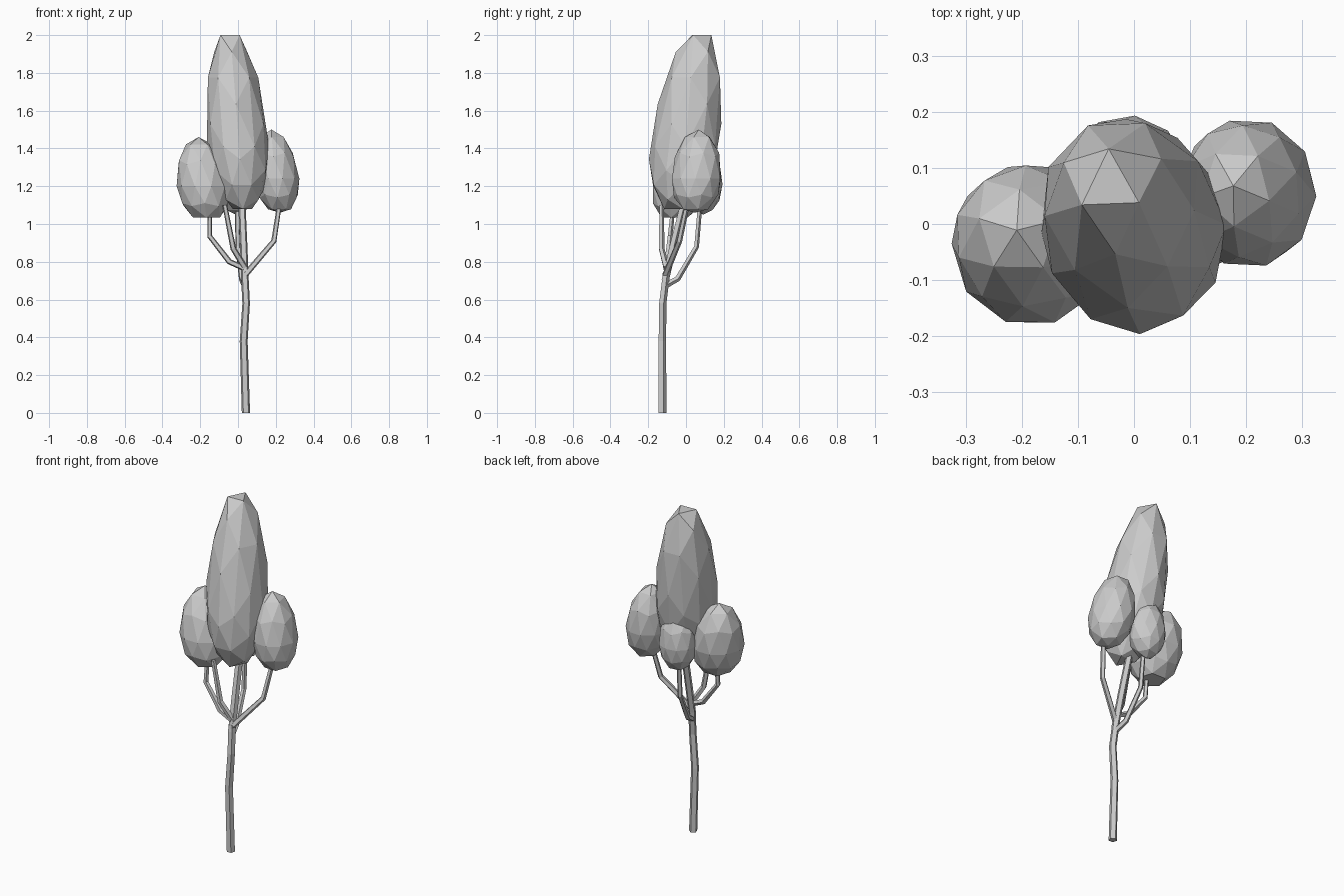
import bpy, bmesh, math
from mathutils import Vector, Matrix

if "Cube" in bpy.data.objects:
    bpy.data.objects.remove(bpy.data.objects["Cube"])


def finish(bm, name):
    bmesh.ops.recalc_face_normals(bm, faces=bm.faces)
    mesh = bpy.data.meshes.new(name)
    bm.to_mesh(mesh)
    bm.free()
    obj = bpy.data.objects.new(name, mesh)
    bpy.context.collection.objects.link(obj)
    return obj


def limb(name, points, sides=5):
    """Low-poly tube through (x, y, z, radius) points, capped at both ends."""
    bm = bmesh.new()
    pts = [Vector(p[:3]) for p in points]
    rings = []
    for i, p in enumerate(pts):
        d = (pts[min(i + 1, len(pts) - 1)] - pts[max(i - 1, 0)]).normalized()
        if i == 0 and name == "trunk":
            d = Vector((0, 0, 1))
        u = Vector((0, 1, 0)).cross(d).normalized()
        v = d.cross(u)
        ring = []
        for k in range(sides):
            a = 2 * math.pi * (k + 0.25) / sides
            ring.append(bm.verts.new(p + (u * math.cos(a) + v * math.sin(a)) * points[i][3]))
        rings.append(ring)
    for a, b in zip(rings, rings[1:]):
        for k in range(sides):
            n = (k + 1) % sides
            bm.faces.new((a[k], a[n], b[n], b[k]))
    bm.faces.new(rings[0])
    bm.faces.new(rings[-1])
    return finish(bm, name)


def crown(name, center, rx, ry, up, down, lean, spin=0, face_up=False, blunt=1.0):
    """Egg-shaped faceted foliage: taller above its centre, leaning with height."""
    bm = bmesh.new()
    bmesh.ops.create_icosphere(bm, subdivisions=2, radius=1)
    if face_up:
        # turn one flat triangle to the top, pointing along the spin angle
        bm.faces.ensure_lookup_table()
        mid = max(bm.faces, key=lambda f: f.calc_area() + 0.01 * f.calc_center_median().z)
        q = mid.normal.rotation_difference(Vector((0, 0, 1))).to_matrix()
        bmesh.ops.transform(bm, matrix=q.to_4x4(), verts=bm.verts)
        t = max(bm.verts, key=lambda v: v.co.z).co
        spin -= math.atan2(t.y, t.x)
    bmesh.ops.transform(bm, matrix=Matrix.Rotation(spin, 4, 'Z'), verts=bm.verts)
    for v in bm.verts:
        x, y, z = v.co
        z = max(z, -blunt)
        h = z * (up if z > 0 else down)
        v.co = Vector(center) + Vector((x * rx + lean[0] * h, y * ry + lean[1] * h, h))
    return finish(bm, name)


# Trunk and central stem
limb("trunk", [(.042, -.127, 0, .023), (.03, -.127, .38, .022),
               (.043, -.125, .58, .021), (.035, -.105, .74, .021)])
limb("central_stem", [(.037, -.112, .70, .021), (.03, -.07, .88, .021),
                      (.02, -.01, 1.12, .02)])

# Branches carrying the side crowns
limb("back_branch", [(.037, -.115, .67, .017), (.02, -.045, .71, .016),
                     (0, .055, .88, .014), (-.005, .075, 1.12, .013)])
limb("right_branch", [(.037, -.11, .73, .017), (.19, -.035, .91, .015),
                      (.222, .01, 1.12, .013)])
limb("left_branch_outer", [(.035, -.105, .765, .016), (-.045, -.1, .80, .016),
                           (-.15, -.085, .935, .014), (-.15, -.07, 1.08, .012)])
limb("left_branch_inner", [(.035, -.105, .77, .017), (-.025, -.13, .87, .016),
                           (-.07, -.13, 1.10, .013)])

# Foliage crowns
crown("main_crown", (.0, -.008, 1.41), .165, .183, .632, .353, (-.073, .13),
      spin=math.radians(212), face_up=True)
crown("left_crown", (-.183, -.037, 1.20), .142, .145, .26, .20, (-.1, .1),
      spin=.3, blunt=.83)
crown("right_crown", (.203, .055, 1.24), .122, .134, .26, .19, (-.1, .05),
      spin=.9, blunt=.95)
crown("back_crown", (-.012, .092, 1.21), .106, .102, .19, .16, (0, 0), spin=.5)
